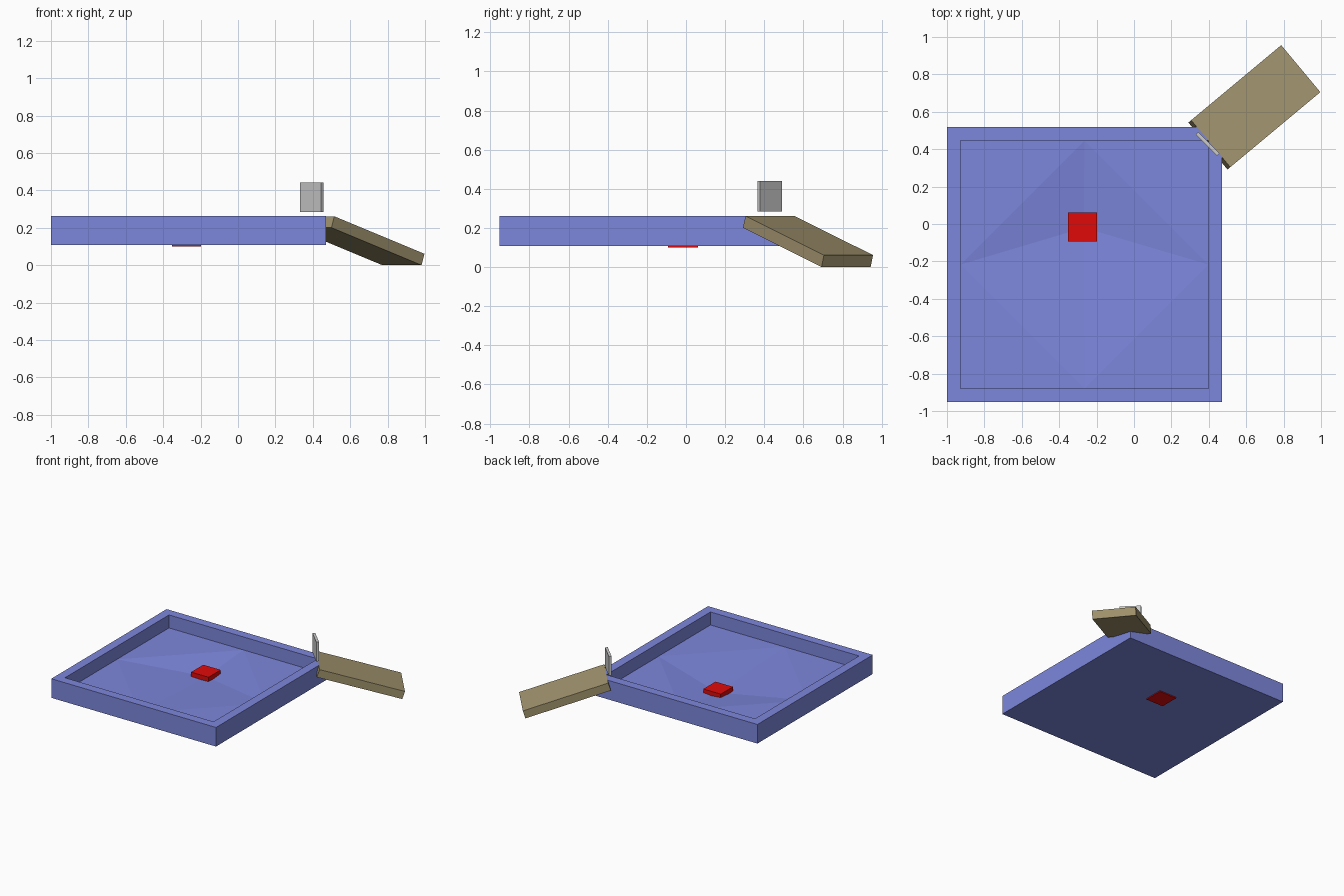
import bpy, bmesh
from math import radians, atan2
from mathutils import Matrix, Vector

if "Cube" in bpy.data.objects:
    bpy.data.objects.remove(bpy.data.objects["Cube"])


def material(name, rgb):
    m = bpy.data.materials.new(name)
    m.use_nodes = True
    m.diffuse_color = (*rgb, 1)
    m.node_tree.nodes["Principled BSDF"].inputs["Base Color"].default_value = (*rgb, 1)
    return m


blue = material("periwinkle_blue", (0.205, 0.242, 0.72))
red = material("red", (0.75, 0.003, 0.003))
tan = material("tan", (0.36, 0.296, 0.156))
grey = material("light_grey", (0.6, 0.6, 0.6))


def finish(bm, name, mat):
    bmesh.ops.recalc_face_normals(bm, faces=bm.faces)
    mesh = bpy.data.meshes.new(name)
    bm.to_mesh(mesh)
    bm.free()
    mesh.materials.append(mat)
    obj = bpy.data.objects.new(name, mesh)
    bpy.context.collection.objects.link(obj)
    return obj


def box(name, mat, size, frame):
    """Box of the given size, placed by a matrix."""
    bm = bmesh.new()
    bmesh.ops.create_cube(bm, size=1, matrix=frame @ Matrix.Diagonal((*size, 1)))
    return finish(bm, name, mat)


# Tray: square rim with a floor that dips to the drain
centre = Vector((-0.265, -0.217, 0))
outer, inner = 0.735, 0.663
base_z, rim_z, floor_z = 0.108, 0.262, 0.157
corners = [(-1, -1), (1, -1), (1, 1), (-1, 1)]
bm = bmesh.new()


def ring(half, z):
    return [bm.verts.new(centre + Vector((x * half, y * half, z))) for x, y in corners]


def bridge(a, b):
    for i in range(4):
        j = (i + 1) % 4
        bm.faces.new((a[i], a[j], b[j], b[i]))


bottom, top = ring(outer, base_z), ring(outer, rim_z)
lip, floor = ring(inner, rim_z), ring(inner, floor_z)
bm.faces.new(bottom)
bridge(bottom, top)
bridge(top, lip)
mids = [bm.verts.new((floor[i].co + floor[(i + 1) % 4].co) / 2) for i in range(4)]
apex = bm.verts.new((-0.268, -0.02, 0.118))
for i in range(4):
    j = (i + 1) % 4
    bm.faces.new((lip[i], lip[j], floor[j], mids[i], floor[i]))
    bm.faces.new((mids[i], floor[j], mids[j]))
    bm.faces.new((mids[i], mids[j], apex))
tray = finish(bm, "tray", blue)

# Drain block poking just through the tray bottom
box("drain", red, (0.155, 0.155, 0.06), Matrix.Translation((-0.276, -0.015, 0.13)))

# Ramp sloping down and away from the back left corner
length, width, thick = 0.658, 0.327, 0.064
frame = (Matrix.Translation((0.651, 0.63, 0.161))
         @ Matrix.Rotation(radians(39.8), 4, "Z")
         @ Matrix.Rotation(atan2(0.2, 0.625), 4, "Y"))
box("ramp", tan, (length, width, thick), frame @ Matrix.Translation((0, 0, -thick / 2)))

# Opening in the rim where the ramp enters
cutter = box("ramp_cutter", tan, (length, width - 0.002, 0.3),
             frame @ Matrix.Translation((0.001, 0, 0.12)))
cutter.hide_render = True
cut = tray.modifiers.new("ramp_opening", "BOOLEAN")
cut.operation = "DIFFERENCE"
cut.solver = "EXACT"
cut.object = cutter
bpy.context.view_layer.objects.active = tray
bpy.ops.object.modifier_apply(modifier=cut.name)
bpy.data.objects.remove(cutter)

# Gate plate hovering above the ramp lip
box("gate", grey, (0.02, 0.16, 0.156),
    Matrix.Translation((0.394, 0.428, 0.363)) @ Matrix.Rotation(radians(45), 4, "Z"))
